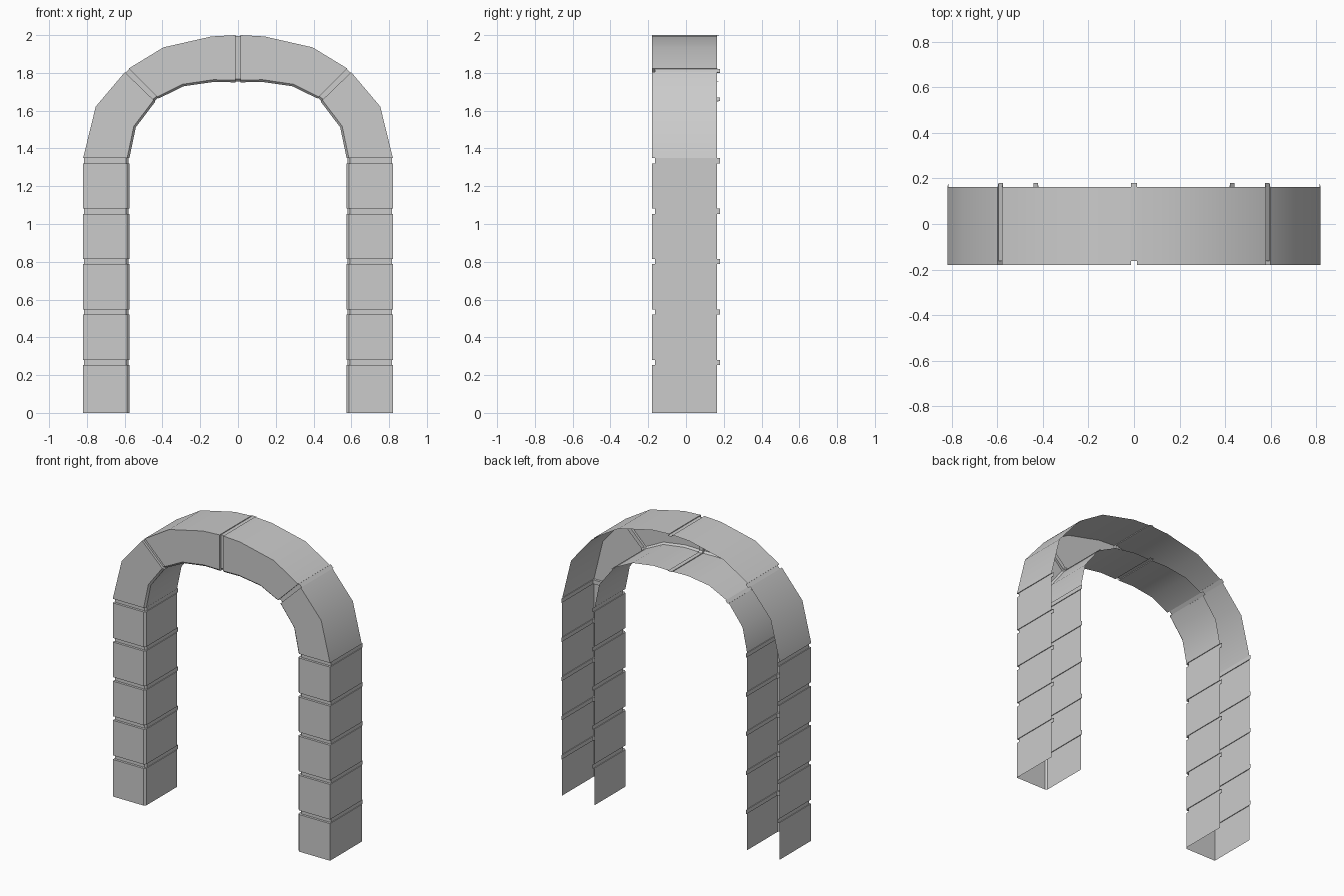
import bpy, bmesh, math
from mathutils import Vector

if "Cube" in bpy.data.objects:
    bpy.data.objects.remove(bpy.data.objects["Cube"])

FRONT, BACK, STEP = -0.179, 0.163, 0.016
BEVEL, INSET = 0.012, 0.005


def section(outer, inner, recessed):
    """Open-backed channel section: outer wall, front, bevel, inner wall."""
    o, i = Vector(outer), Vector(inner)
    d = (o - i).normalized()
    y0, y1 = FRONT, BACK
    if recessed:
        o, i = o - d * INSET, i + d * INSET
        y0, y1 = y0 + STEP, y1 + STEP
    pts = [(o, y1), (o, y0), (i + d * BEVEL, y0), (i, y0 + BEVEL), (i, y1)]
    return [(p.x, y, p.y) for p, y in pts]


def loft(name, sections):
    """Skin the sections and mirror the part across x = 0."""
    bm = bmesh.new()
    rows = [[bm.verts.new(p) for p in s] for s in sections]
    for a, b in zip(rows, rows[1:]):
        for k in range(len(a) - 1):
            bm.faces.new((a[k], b[k], b[k + 1], a[k + 1]))
    me = bpy.data.meshes.new(name)
    bm.to_mesh(me)
    bm.free()
    ob = bpy.data.objects.new(name, me)
    bpy.context.collection.objects.link(ob)
    bpy.ops.object.select_all(action='DESELECT')
    bpy.context.view_layer.objects.active = ob
    ob.select_set(True)
    bpy.ops.object.shade_smooth_by_angle(angle=math.radians(30))
    m = ob.modifiers.new("mirror", 'MIRROR')
    m.use_clip = True


def block(name, stations):
    loft(name, [section(o, i, False) for o, i in stations])


def joint(name, a, b):
    loft(name, [section(*a, False), section(*a, True),
                section(*b, True), section(*b, False)])


def leg(z):
    return ((0.82, z), (0.575, z))


# Stacked leg blocks with recessed joints
H = 0.014
pitch = 0.267
z = 0.0
for n in range(1, 6):
    zj = pitch * n
    block(f"leg_block_{n}", [leg(z), leg(zj - H)])
    joint(f"leg_joint_{n}", leg(zj - H), leg(zj + H))
    z = zj + H

# Curved arch blocks
shoulder_end = ((0.599, 1.804), (0.438, 1.648))
crown_start = ((0.579, 1.823), (0.419, 1.665))
crown_end = ((H, 2.0), (H, 1.75))
block("shoulder_block", [leg(z), ((0.753, 1.622), (0.541, 1.512)), shoulder_end])
joint("shoulder_joint", shoulder_end, crown_start)
block("crown_block", [crown_start, ((0.395, 1.935), (0.289, 1.729)),
                      ((0.14, 1.993), (0.13, 1.752)), crown_end])

# Centre joint at the top, half of it mirrored
loft("crown_joint", [section(*crown_end, False), section(*crown_end, True),
                     section((0, 2.0), (0, 1.75), True)])
